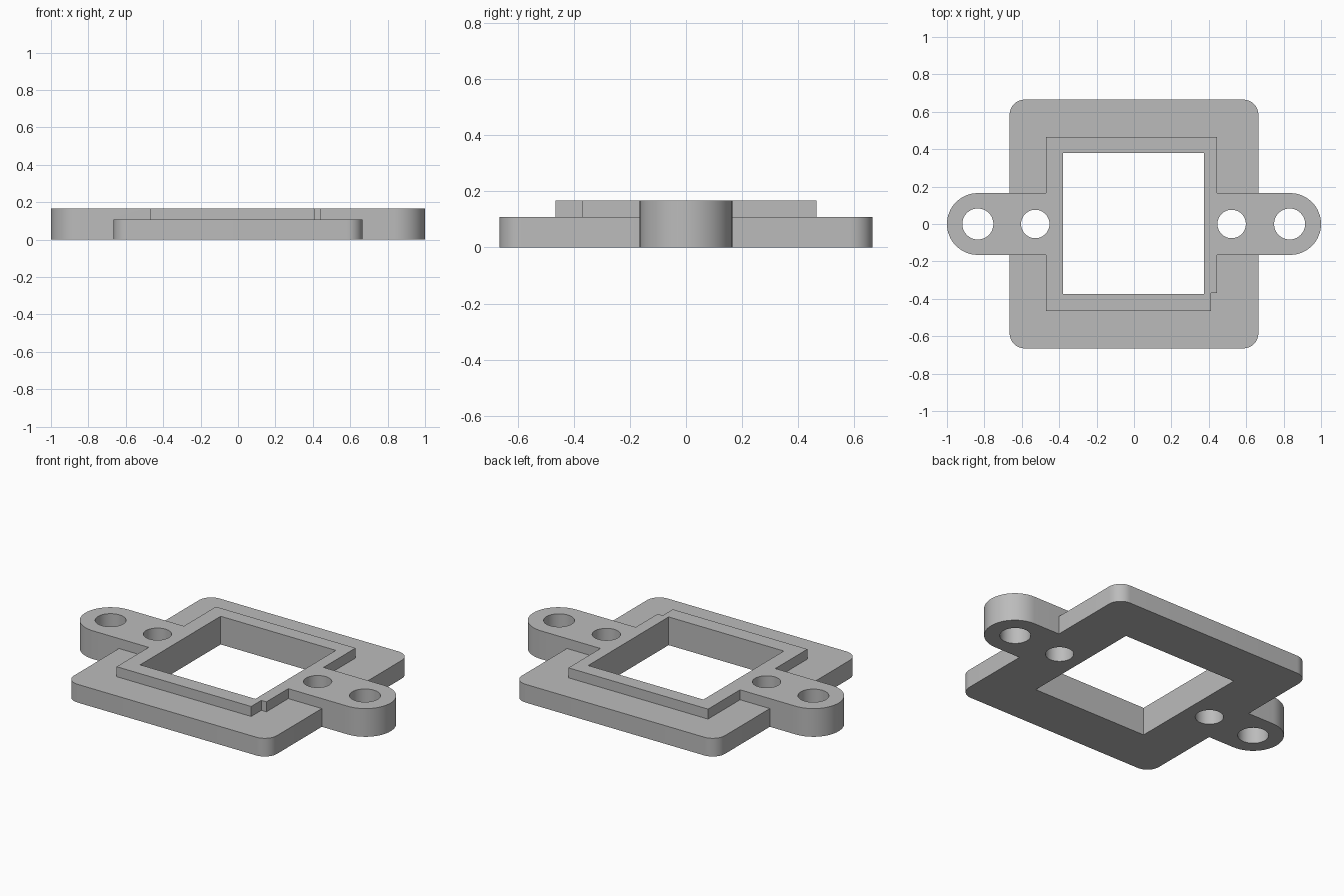
import bpy
from math import sin, cos, pi, radians

PLATE_TOP, RIM_TOP = 0.108, 0.167

cube = bpy.data.objects.get("Cube")
if cube:
    bpy.data.objects.remove(cube, do_unlink=True)

grey = bpy.data.materials.new("light grey")
grey.use_nodes = True
colour = (0.5, 0.5, 0.5, 1)
grey.diffuse_color = colour
grey.node_tree.nodes["Principled BSDF"].inputs["Base Color"].default_value = colour


def prism(name, outline, z0, z1):
    """Extrude a counter-clockwise outline from z0 to z1."""
    n = len(outline)
    verts = [(x, y, z) for z in (z0, z1) for x, y in outline]
    faces = [list(range(n))[::-1], list(range(n, 2 * n))]
    faces += [(i, (i + 1) % n, (i + 1) % n + n, i + n) for i in range(n)]
    mesh = bpy.data.meshes.new(name)
    mesh.from_pydata(verts, [], faces)
    mesh.materials.append(grey)
    obj = bpy.data.objects.new(name, mesh)
    bpy.context.collection.objects.link(obj)
    return obj


def arc(cx, cy, r, start, sweep, steps):
    """Points along a circular arc, angles in degrees."""
    angles = [radians(start + sweep * i / steps) for i in range(steps + 1)]
    return [(cx + r * cos(a), cy + r * sin(a)) for a in angles]


def rectangle(x0, x1, y0, y1):
    return [(x0, y0), (x1, y0), (x1, y1), (x0, y1)]


# Base plate with rounded corners
half, corner = 0.665, 0.08
c = half - corner
plate_outline = []
for k, (sx, sy) in enumerate([(1, 1), (-1, 1), (-1, -1), (1, -1)]):
    plate_outline += arc(sx * c, sy * c, corner, 90 * k, 90, 10)
body = prism("mounting_plate", plate_outline, 0, PLATE_TOP)

# Raised rim with a small step in its front left corner
rim = prism("raised_rim", [(-0.47, -0.465), (0.412, -0.465), (0.412, -0.37),
                           (0.445, -0.37), (0.445, 0.465), (-0.47, 0.465)],
            0.02, RIM_TOP)

# Bar whose rounded ends form the two mounting ears
ear = 0.165
bar = prism("ear_bar", arc(1 - ear, 0, ear, -90, 180, 32)
            + arc(ear - 1, 0, ear, 90, 180, 32), 0, RIM_TOP)

# Square opening and four screw holes
cutters = [prism("opening_cutter", rectangle(-0.38, 0.375, -0.373, 0.38), -0.1, 0.3)]
for x, r in [(-0.835, 0.083), (-0.528, 0.076), (0.522, 0.076), (0.832, 0.083)]:
    cutters.append(prism("hole_cutter", arc(x, 0, r, 0, 360, 48)[:-1], -0.1, 0.3))

# Join the solids, then cut the openings
bpy.context.view_layer.objects.active = body
for tools, operation in (([rim, bar], 'UNION'), (cutters, 'DIFFERENCE')):
    for tool in tools:
        mod = body.modifiers.new(tool.name, 'BOOLEAN')
        mod.operation, mod.solver, mod.object = operation, 'EXACT', tool
        bpy.ops.object.modifier_apply(modifier=mod.name)
        bpy.data.objects.remove(tool, do_unlink=True)

# Smooth curved walls, sharp edges kept
bpy.ops.object.select_all(action='DESELECT')
body.select_set(True)
bpy.ops.object.shade_smooth_by_angle(angle=radians(30))
